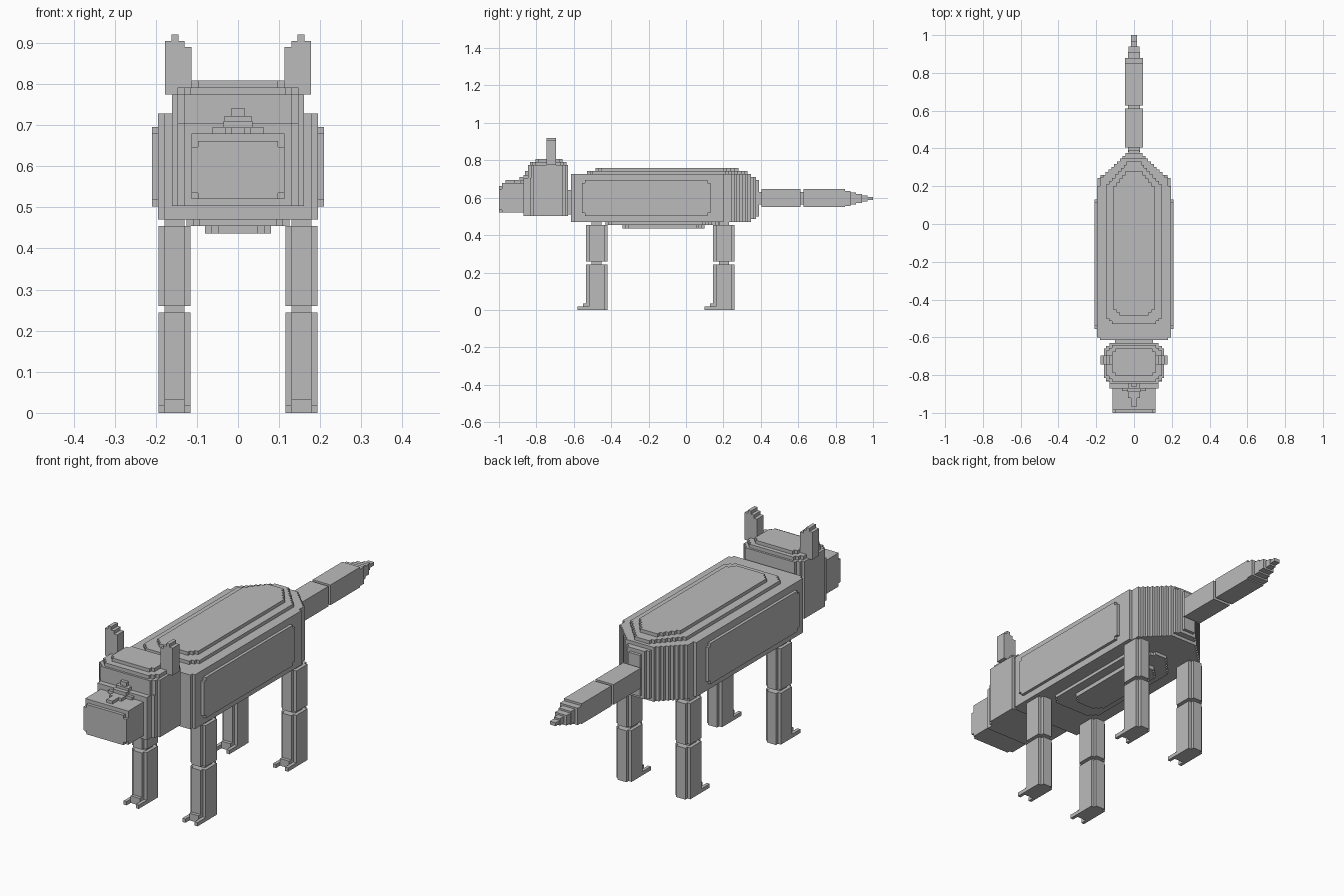
import bpy, bmesh

if "Cube" in bpy.data.objects:
    bpy.data.objects.remove(bpy.data.objects["Cube"])

grey = bpy.data.materials.new("grey fur")
grey.diffuse_color = (0.5, 0.5, 0.5, 1)
grey.use_nodes = True
grey.node_tree.nodes["Principled BSDF"].inputs["Base Color"].default_value = grey.diffuse_color
V = 0.0155  # height of one block step


def prism(name, pts, axis, a0, a1):
    """Extrude a 2D outline along an axis: x -> (y,z), y -> (x,z), z -> (x,y)."""
    def place(p, a):
        return {'x': (a, p[0], p[1]), 'y': (p[0], a, p[1]), 'z': (p[0], p[1], a)}[axis]
    bm = bmesh.new()
    low = [bm.verts.new(place(p, a0)) for p in pts]
    top = [bm.verts.new(place(p, a1)) for p in pts]
    bm.faces.new(low)
    bm.faces.new(top)
    n = len(pts)
    for i in range(n):
        bm.faces.new((low[i], low[(i + 1) % n], top[(i + 1) % n], top[i]))
    bmesh.ops.recalc_face_normals(bm, faces=bm.faces[:])
    me = bpy.data.meshes.new(name)
    bm.to_mesh(me)
    bm.free()
    me.materials.append(grey)
    ob = bpy.data.objects.new(name, me)
    bpy.context.collection.objects.link(ob)
    return ob


def notched(u0, u1, v0, v1, n=1, s=V):
    """Rectangle whose corners step in n times by s."""
    if n == 0:
        return [(u0, v0), (u1, v0), (u1, v1), (u0, v1)]
    cu, cv = (u0 + u1) / 2, (v0 + v1) / 2
    hu, hv = (u1 - u0) / 2, (v1 - v0) / 2
    q = []
    for i in range(n + 1):          # one quadrant of the staircase
        q.append((hu - i * s, hv - (n - i) * s))
        if i < n:
            q.append((hu - (i + 1) * s, hv - (n - i) * s))
    ring = q + [(-a, b) for a, b in reversed(q)]
    ring += [(-a, -b) for a, b in q] + [(a, -b) for a, b in reversed(q)]
    return [(cu + a, cv + b) for a, b in ring]


def stairs(start, steps):
    """Outline mirrored in x from (end y, half width) rows."""
    right, y = [], start
    for end, half in steps:
        right += [(half, y), (half, end)]
        y = end
    return right + [(-a, b) for a, b in reversed(right)]


def box(name, x0, x1, y0, y1, z0, z1):
    return prism(name, notched(x0, x1, y0, y1, 0), 'z', z0, z1)


# Body: stacked layers with a stepped, tapering rump
rump = [(0.245 + i * 0.0145, 0.18 - i * 0.015) for i in range(11)]
plan = [(-0.6, 0.18), (0.2, 0.195)] + rump


def body_layer(name, z0, z1, last):
    prism(name, stairs(-0.615, plan[:last]), 'z', z0, z1)


body_layer("body_core", 0.50, 0.695, 13)
body_layer("body_upper", 0.695, 0.712, 12)
body_layer("body_lower", 0.485, 0.50, 12)
body_layer("body_top", 0.712, 0.728, 10)
body_layer("body_bottom", 0.47, 0.485, 10)


def back_plate(name, half, y0, y1, z0, z1, taper, front=2):
    rows = [(y0 + (i + 1) * V, half - (front - i) * V) for i in range(front)]
    n = int(half / V) - 2
    rows.append((y1 - taper, half))
    rows += [(y1 - taper + taper * (i + 1) / n, half - (i + 1) * V) for i in range(n)]
    prism(name, stairs(y0, rows), 'z', z0, z1)


back_plate("back_plate_low", 0.147, -0.53, 0.33, 0.728, 0.744, 0.12)
back_plate("back_plate_high", 0.108, -0.485, 0.28, 0.744, 0.76, 0.08)
back_plate("belly_plate_low", 0.125, -0.43, 0.19, 0.455, 0.47, 0.10)
back_plate("belly_plate_high", 0.08, -0.34, 0.10, 0.436, 0.455, 0.045)
for s in (-1, 1):
    prism("flank_plate", notched(-0.555, 0.13, 0.502, 0.695), 'x', s * 0.195, s * 0.209)

# Neck and head
box("neck", -0.10, 0.10, -0.635, -0.615, 0.51, 0.64)
head = [(-0.835, 0.13), (-0.815, 0.147), (-0.66, 0.16), (-0.645, 0.147), (-0.63, 0.13)]
prism("head", stairs(-0.87, head), 'z', 0.503, 0.705)
prism("forehead", stairs(-0.845, [(-0.83, 0.13)] + head[1:]), 'z', 0.705, 0.775)
prism("crown_low", notched(-0.147, 0.147, -0.835, -0.64, 2), 'z', 0.775, 0.792)
prism("crown_top", notched(-0.113, 0.113, -0.805, -0.66), 'z', 0.792, 0.808)

# Snout with stepped nose bridge
prism("snout", notched(-0.113, 0.113, 0.52, 0.68, 0), 'y', -0.985, -0.87)
prism("snout_tip", notched(-0.113, 0.113, 0.52, 0.662), 'y', -1.0, -0.985)
prism("nose_bridge_low", stairs(-0.965, [(-0.92, 0.016), (-0.885, 0.032), (-0.868, 0.063)]),
      'z', 0.68, 0.694)
box("nose_bridge_mid", -0.035, 0.035, -0.89, -0.868, 0.694, 0.71)
box("nose_bridge_back", -0.033, 0.033, -0.87, -0.845, 0.705, 0.722)
box("nose_bridge_top", -0.016, 0.016, -0.86, -0.845, 0.722, 0.742)

# Ears: three columns of different height
for s in (-1, 1):
    ear = [(0.113, 0.775), (0.178, 0.775), (0.178, 0.905), (0.162, 0.905),
           (0.162, 0.92), (0.145, 0.92), (0.145, 0.905), (0.13, 0.905),
           (0.13, 0.89), (0.113, 0.89)]
    prism("ear", [(s * x, z) for x, z in ear], 'y', -0.745, -0.695)

# Legs: two notched segments, inset joints and a stepped paw
for s in (-1, 1):
    for y0, pos in ((-0.535, "front"), (0.145, "rear")):
        y1 = y0 + 0.115
        x0, x1 = sorted((s * 0.115, s * 0.194))
        prism(pos + "_lower_leg", notched(x0, x1, y0, y1), 'z', 0.0, 0.244)
        prism(pos + "_upper_leg", notched(x0, x1, y0, y1), 'z', 0.26, 0.455)
        for z in (0.244, 0.455):
            box(pos + "_leg_joint", x0 + V, x1 - V, y0 + 2 * V, y1 - 2 * V, z, z + 0.016)
        box(pos + "_paw", x0, x1, y0 - V, y0 + V, 0.0, 0.018)
        box(pos + "_paw_top", x0 + V, x1 - V, y0 - V, y0, 0.018, 0.034)
        for a in (x0, x1 - V):
            box(pos + "_toe", a, a + V, y0 - 0.046, y0 - V, 0.0, 0.018)

# Tail: two segments and a stepped point
box("tail_root", -0.032, 0.032, 0.38, 0.405, 0.565, 0.63)
box("tail_base", -0.047, 0.047, 0.405, 0.612, 0.55, 0.646)
box("tail_joint", -0.032, 0.032, 0.612, 0.627, 0.565, 0.63)
box("tail_end", -0.047, 0.047, 0.627, 0.85, 0.55, 0.646)
tip, y = [(0.88, 0.047, 0.04), (0.91, 0.032, 0.032), (0.94, 0.03, 0.024),
          (0.97, 0.016, 0.016), (1.0, 0.015, 0.008)], 0.85
for end, hx, hz in tip:
    box("tail_tip", -hx, hx, y, end, 0.596 - hz, 0.596 + hz)
    y = end
